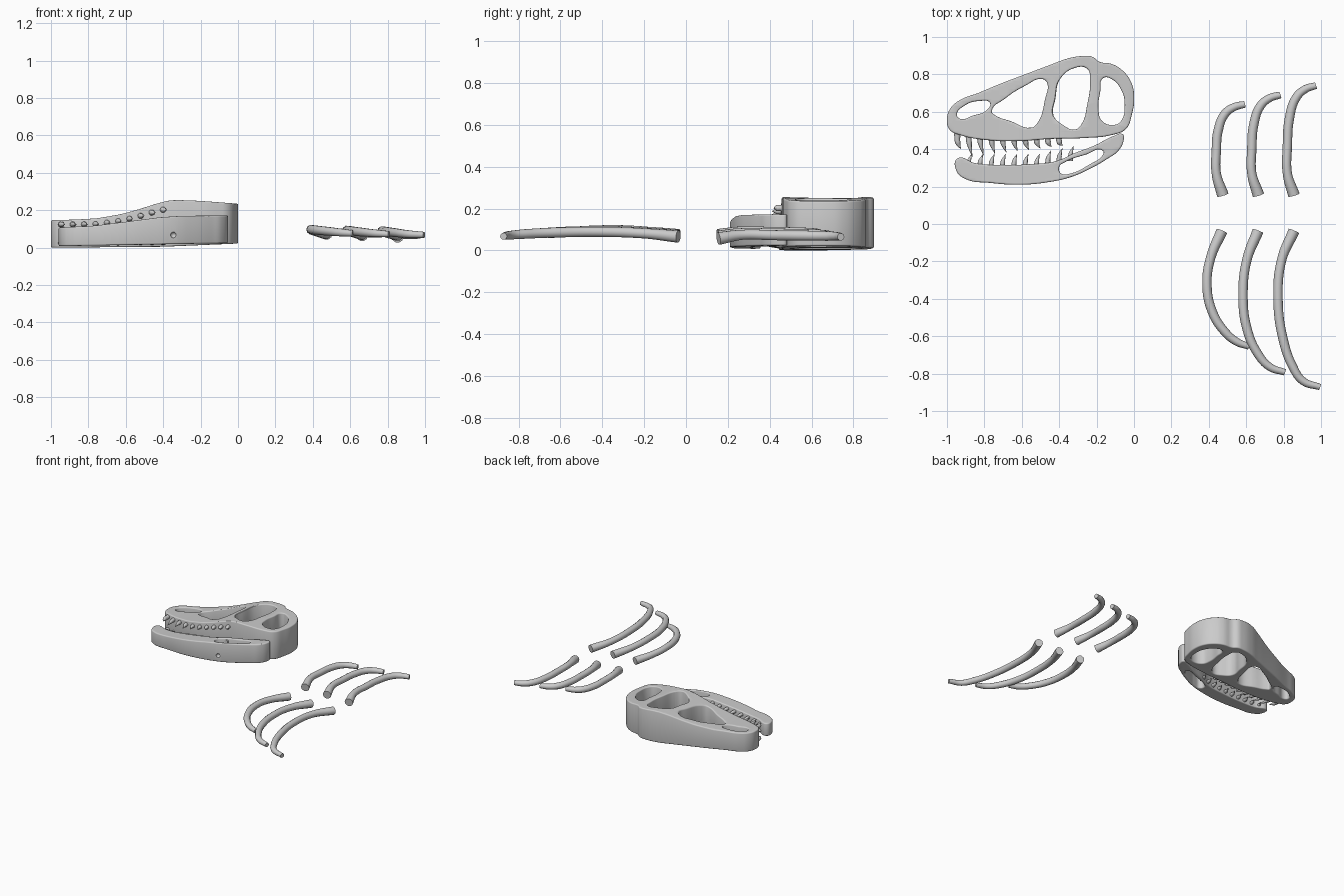
import bpy, bmesh, math
from mathutils import Vector

if "Cube" in bpy.data.objects:
    bpy.data.objects.remove(bpy.data.objects["Cube"])


def interp(table, x):
    """Linear lookup in a list of (x, value) pairs."""
    if x <= table[0][0]:
        return table[0][1]
    for (x0, v0), (x1, v1) in zip(table, table[1:]):
        if x <= x1:
            return v0 + (v1 - v0) * (x - x0) / (x1 - x0)
    return table[-1][1]


def add_spline(curve, points, radii=None, cyclic=False):
    sp = curve.splines.new('BEZIER')
    sp.bezier_points.add(len(points) - 1)
    sp.use_cyclic_u = cyclic
    for i, (bp, p) in enumerate(zip(sp.bezier_points, points)):
        bp.co = Vector((p[0], p[1], p[2] if len(p) > 2 else 0))
        bp.handle_left_type = bp.handle_right_type = 'AUTO'
        bp.radius = radii[i] if radii else 1


def to_mesh(curve, name):
    """Turn a curve into a welded mesh object."""
    tmp = bpy.data.objects.new(name + "_path", curve)
    bpy.context.collection.objects.link(tmp)
    bpy.context.view_layer.update()
    dg = bpy.context.evaluated_depsgraph_get()
    me = bpy.data.meshes.new_from_object(tmp.evaluated_get(dg))
    bpy.data.objects.remove(tmp)
    me.name = name
    bm = bmesh.new()
    bm.from_mesh(me)
    bmesh.ops.remove_doubles(bm, verts=bm.verts, dist=1e-5)
    bmesh.ops.recalc_face_normals(bm, faces=bm.faces)
    bm.to_mesh(me)
    bm.free()
    ob = bpy.data.objects.new(name, me)
    bpy.context.collection.objects.link(ob)
    return ob


def smooth(ob, angle=35):
    bpy.ops.object.select_all(action='DESELECT')
    ob.select_set(True)
    bpy.context.view_layer.objects.active = ob
    bpy.ops.object.shade_smooth_by_angle(angle=math.radians(angle))


def plate(name, loops, bottom, top):
    """Thick pierced bone whose lower and upper faces follow x profiles."""
    half, bev = 0.05, 0.008
    cu = bpy.data.curves.new(name, 'CURVE')
    cu.dimensions = '2D'
    cu.fill_mode = 'BOTH'
    cu.resolution_u = 6
    cu.extrude, cu.bevel_depth, cu.bevel_resolution, cu.offset = half, bev, 2, -bev
    for loop in loops:
        add_spline(cu, loop, cyclic=True)
    ob = to_mesh(cu, name)
    bm = bmesh.new()
    bm.from_mesh(ob.data)
    for i in range(1, 25):
        bmesh.ops.bisect_plane(bm, geom=bm.verts[:] + bm.edges[:] + bm.faces[:],
                               plane_co=(-1 + i / 25, 0, 0), plane_no=(1, 0, 0))
    for v in bm.verts:
        if v.co.z > 0:
            v.co.z += interp(top, v.co.x) - half - bev
        else:
            v.co.z += interp(bottom, v.co.x) + half + bev
    bm.to_mesh(ob.data)
    bm.free()
    return ob


def tubes(name, paths, radius, sides=3):
    """Tapered round tubes, each path a (points, radius factors) pair."""
    cu = bpy.data.curves.new(name, 'CURVE')
    cu.dimensions = '3D'
    cu.resolution_u = 8
    cu.bevel_depth, cu.bevel_resolution, cu.use_fill_caps = radius, sides, True
    for pts, radii in paths:
        add_spline(cu, pts, radii)
    ob = to_mesh(cu, name)
    smooth(ob, 50)
    return ob


# Cranium outline and its four openings
cranium = [(-1, .55), (-.984, .615), (-.93, .663), (-.834, .70), (-.717, .749), (-.556, .81),
           (-.45, .85), (-.342, .888), (-.262, .898), (-.22, .893), (-.187, .868), (-.118, .855),
           (-.064, .823), (-.016, .76), (.001, .68), (-.011, .588), (-.043, .508), (-.118, .476),
           (-.262, .46), (-.45, .455), (-.61, .444), (-.797, .45), (-.93, .476), (-.985, .503)]
nostril = [(-.947, .583), (-.909, .631), (-.824, .658), (-.77, .647), (-.786, .61),
           (-.866, .578), (-.925, .561)]
snout_hole = [(-.76, .60), (-.69, .67), (-.58, .74), (-.49, .775), (-.465, .755), (-.475, .67),
              (-.52, .535), (-.55, .515), (-.66, .55), (-.74, .58)]
eye_socket = [(-.315, .835), (-.25, .83), (-.235, .765), (-.25, .64), (-.28, .535), (-.315, .505),
              (-.38, .53), (-.43, .58), (-.42, .67), (-.395, .775)]
rear_hole = [(-.165, .78), (-.12, .775), (-.065, .71), (-.05, .64), (-.07, .55), (-.105, .53),
             (-.17, .55), (-.19, .615), (-.18, .71)]
skull_low = [(-1, 0), (-.4, .005), (0, .022)]
skull_top = [(-1, .147), (-.87, .15), (-.75, .157), (-.62, .18), (-.53, .205), (-.45, .231),
             (-.38, .25), (-.33, .255), (-.2, .25), (0, .235)]
smooth(plate("cranium", [cranium, nostril, snout_hole, eye_socket, rear_hole], skull_low, skull_top))

# Lower jaw with its rear opening
jaw = [(-.945, .35), (-.85, .325), (-.715, .315), (-.555, .32), (-.42, .335), (-.315, .38),
       (-.21, .42), (-.11, .47), (-.06, .48), (-.055, .45), (-.085, .39), (-.14, .35),
       (-.235, .295), (-.34, .25), (-.45, .225), (-.61, .21), (-.77, .22), (-.90, .24), (-.95, .285)]
jaw_hole = [(-.40, .305), (-.37, .33), (-.26, .37), (-.165, .39), (-.17, .365), (-.235, .32),
            (-.34, .27), (-.39, .27)]
jaw_low = [(-.96, .008), (-.06, .024)]
jaw_top = [(-.96, .108), (-.78, .116), (-.58, .141), (-.42, .162), (-.3, .17), (-.06, .172)]
lower_jaw = plate("lower_jaw", [jaw, jaw_hole], jaw_low, jaw_top)

# Small nerve pit on the outside of the jaw
bpy.ops.mesh.primitive_uv_sphere_add(segments=16, ring_count=8, radius=.016, location=(-.345, .245, .068))
pit = bpy.context.object
pit.name = "pit_cutter"
pit.hide_render = True
pit.hide_set(True)
mod = lower_jaw.modifiers.new("pit", 'BOOLEAN')
mod.operation, mod.object = 'DIFFERENCE', pit
smooth(lower_jaw)

# Teeth: curved cones in a row along both sides of each jaw
upper, lower = [], []
for i in range(10):
    x = -.945 + .0605 * i
    tip = .40 if i == 0 else .352 + .0075 * i
    lo, hi = interp(skull_low, x), interp(skull_top, x)
    for z in (lo + .024, hi - .024 - .002 * i):
        upper.append(([(x, .485, z), (x + .003, .435, z), (x + .02, tip, z)], [1, .85, .06]))
    x += .06
    y = .315 if x < -.5 else .325 + .2 * (x + .5)
    lo, hi = interp(jaw_low, x), interp(jaw_top, x)
    for z in (lo + .024, hi - .024):
        lower.append(([(x, y - .02, z), (x + .003, y + .02, z), (x + .018, y + .06, z)], [1, .8, .06]))
tubes("upper_teeth", upper, .017)
tubes("lower_teeth", lower, .015)

# Ribs: three short and three long, flared at the inner end
short = [(0, .155), (-.035, .27), (-.035, .39), (-.025, .50), (.012, .59), (.06, .625), (.118, .64)]
for i in range(3):
    pts = [(.475 + .19 * i + x, y + .05 * i * max(0, (y - .3) / .34),
            .093 - .008 * i - .02 * (k == 0) - .002 * k) for k, (x, y) in enumerate(short)]
    tubes(f"short_rib_{i + 1}", [(pts, [1.25, .98, 1, 1, .95, .85, .72])], .025)
long_ribs = [
    [(.47, -.037), (.41, -.18), (.39, -.32), (.417, -.465), (.487, -.578), (.55, -.63), (.615, -.655)],
    [(.663, -.037), (.604, -.19), (.583, -.375), (.604, -.56), (.663, -.695), (.727, -.765), (.807, -.793)],
    [(.855, -.037), (.79, -.19), (.77, -.40), (.797, -.615), (.85, -.765), (.904, -.84), (.995, -.872)]]
for i, path in enumerate(long_ribs):
    heights = [.07, .085, .093, .09, .083, .077, .072]
    pts = [(x, y, h + .004 - .004 * i) for (x, y), h in zip(path, heights)]
    tubes(f"long_rib_{i + 1}", [(pts, [1.2, 1, 1, 1, .95, .85, .68])], .025)
